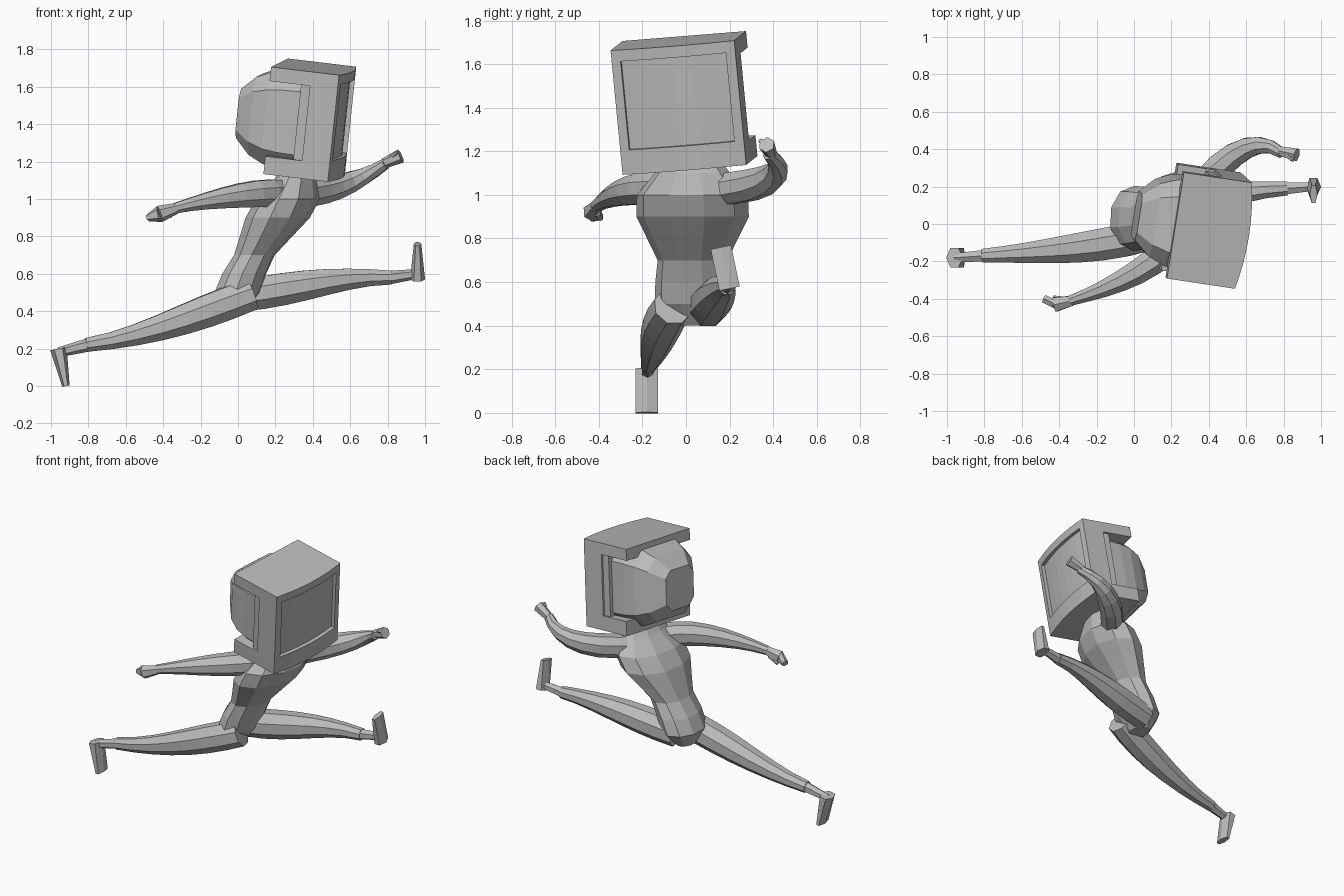
import bpy
import bmesh
from math import cos, sin, pi, copysign
from mathutils import Vector, Matrix
from mathutils.geometry import interpolate_bezier

default_cube = bpy.data.objects.get("Cube")
if default_cube:
    bpy.data.objects.remove(default_cube, do_unlink=True)

# Single plain grey material
grey = bpy.data.materials.new("plain grey")
grey.use_nodes = True
grey.diffuse_color = (0.5, 0.5, 0.5, 1)
shader = grey.node_tree.nodes["Principled BSDF"]
shader.inputs["Base Color"].default_value = grey.diffuse_color


def finish(name, mesh_builder):
    """Turn a bmesh into a flat shaded grey object."""
    bmesh.ops.recalc_face_normals(mesh_builder, faces=mesh_builder.faces)
    mesh = bpy.data.meshes.new(name)
    mesh_builder.to_mesh(mesh)
    mesh_builder.free()
    mesh.materials.append(grey)
    part = bpy.data.objects.new(name, mesh)
    bpy.context.scene.collection.objects.link(part)


def loft(name, rings):
    """Skin a list of equal-length point rings and cap both ends."""
    builder = bmesh.new()
    loops = [[builder.verts.new(point) for point in ring] for ring in rings]
    for lower, upper in zip(loops, loops[1:]):
        for i in range(len(lower)):
            builder.faces.new((lower[i - 1], lower[i], upper[i], upper[i - 1]))
    builder.faces.new(loops[0])
    builder.faces.new(loops[-1])
    finish(name, builder)


def circle(sides):
    """Unit circle points, turned so that flat sides face the axes."""
    angles = [2 * pi * (k + 0.5) / sides for k in range(sides)]
    return [(cos(angle), sin(angle)) for angle in angles]


def limb(name, start, bend_a, bend_b, end, thick, thin):
    """Tapering limb along a bezier path, fuller in the middle."""
    path = interpolate_bezier(Vector(start), Vector(bend_a), Vector(bend_b), Vector(end), 8)
    rings = []
    for i, centre in enumerate(path):
        t = i / (len(path) - 1)
        radius = thin + (thick - thin) * (cos(pi * t) + 1) / 2 + thick * sin(pi * t) / 6
        tangent = path[min(i + 1, len(path) - 1)] - path[max(i - 1, 0)]
        side = Vector((0, 0, 1)).cross(tangent).normalized()
        up = tangent.cross(side).normalized()
        rings.append([centre + (side * a + up * b) * radius for a, b in circle(8)])
    loft(name, rings)


def taper(name, start, end, thick, thin, half_width=None, reference=(0, 0, 1)):
    """Short six-sided piece; half_width keeps its breadth constant."""
    start, end = Vector(start), Vector(end)
    side = Vector(reference).cross(end - start).normalized()
    up = (end - start).cross(side).normalized()
    rings = []
    for centre, radius in ((start, thick), (end, thin)):
        breadth = half_width or radius
        rings.append([centre + side * a * breadth + up * b * radius for a, b in circle(6)])
    loft(name, rings)


# Head frame: local x is the screen direction, y is width, z is height
forward = Vector((1, -0.15, -0.12)).normalized()
across = Vector((0, -0.08, 1)).cross(forward).normalized()
head = Matrix((forward, across, forward.cross(across))).transposed().to_4x4()
head.translation = (0.555, -0.035, 1.4)
HALF = 0.288
SLAB = 0.15


def head_box(back, front, half, middle, tall):
    """Box bmesh in head space with symmetrical width."""
    builder = bmesh.new()
    bmesh.ops.create_cube(builder, size=1)
    for v in builder.verts:
        v.co = (front if v.co.x > 0 else back, half * 2 * v.co.y, middle + tall * v.co.z)
    return builder


# Front casing with bowed face and sunken screen
casing = head_box(-SLAB, 0, HALF, 0, 2 * HALF)
screen_half, screen_tall, screen_middle = 0.245, 0.205, 0.03
cuts = [(Vector((0, screen_half * k / 3, 0)), (0, 1, 0)) for k in range(-3, 4)]
cuts += [(Vector((0, 0, screen_middle + screen_tall * k / 2)), (0, 0, 1)) for k in range(-2, 3)]
for point, normal in cuts:
    everything = casing.verts[:] + casing.edges[:] + casing.faces[:]
    bmesh.ops.bisect_plane(casing, geom=everything, plane_co=point, plane_no=normal)


def in_screen(face):
    middle = face.calc_center_median()
    inside = abs(middle.y) < screen_half and abs(middle.z - screen_middle) < screen_tall
    return inside and face.normal.x > 0.9


casing.normal_update()
screen = [face for face in casing.faces if in_screen(face)]
sunk = bmesh.ops.extrude_face_region(casing, geom=screen)["geom"]
bmesh.ops.delete(casing, geom=[face for face in screen if face.is_valid], context="FACES")
sunk_verts = [item for item in sunk if isinstance(item, bmesh.types.BMVert)]
bmesh.ops.translate(casing, vec=(-0.025, 0, 0), verts=sunk_verts)
for v in casing.verts:
    if v.co.x > -SLAB / 2:
        v.co.x += 0.03 * (1 - (v.co.y / HALF) ** 2)
casing.transform(head)
finish("screen_casing", casing)

# Overhanging top and bottom of the casing, with the rim between them
for name, back, half, middle, tall in (("casing_top", -0.37, HALF, 0.25, 0.076),
                                       ("casing_bottom", -0.35, HALF, -0.24, 0.096),
                                       ("casing_side_rim", -0.2, 0.275, 0, 0.44)):
    box = head_box(back, -SLAB, half, middle, tall)
    box.transform(head)
    finish(name, box)

# Rear shell of the head: rounded square shrinking towards the back
shell = []
for step in range(6):
    t = step / 5
    size = 0.26 * (1 - 0.5 * t ** 4)
    shell.append([head @ Vector((-0.13 - 0.42 * t,
                                 copysign(abs(a) ** 0.5, a) * size,
                                 copysign(abs(b) ** 0.5, b) * size * 1.06)) for a, b in circle(8)])
loft("rear_shell", shell)

# Torso: leans forward, twists and broadens towards the shoulders
torso = []
depths = (0.06, 0.125, 0.12, 0.11, 0.14, 0.17, 0.165, 0.11, 0.06)
for step, depth in enumerate(depths):
    t = step / (len(depths) - 1)
    centre = Vector((0.34 * t * t * (3 - 2 * t) - 0.02, 0.03, 0.4 + 0.8 * t))
    twist = Matrix.Rotation(-0.25 * t, 3, "Z")
    breadth = depth * (1.35 + 0.3 * t)
    torso.append([centre + twist @ Vector((depth * a, breadth * b, 0)) for a, b in circle(10)])
loft("torso", torso)

# Trailing leg stretched back, with pointed foot
limb("right_leg", (0.07, -0.06, 0.49), (-0.2, -0.13, 0.39), (-0.5, -0.15, 0.26),
     (-0.81, -0.17, 0.22), 0.09, 0.04)
taper("right_ankle", (-0.8, -0.17, 0.22), (-0.96, -0.18, 0.18), 0.036, 0.026)
taper("right_foot", (-0.96, -0.18, 0.2), (-0.92, -0.18, 0), 0.045, 0.02, 0.06, (1, 0, 0))

# Leading leg stretched forward, with raised foot
limb("left_leg", (0, 0.1, 0.48), (0.3, 0.12, 0.52), (0.55, 0.18, 0.59),
     (0.82, 0.19, 0.58), 0.09, 0.04)
taper("left_ankle", (0.81, 0.19, 0.58), (0.96, 0.2, 0.6), 0.036, 0.026)
taper("left_foot", (0.96, 0.2, 0.57), (0.96, 0.16, 0.76), 0.04, 0.02, 0.055, (1, 0, 0))

# Arm swept back, with mitten hand and thumb
limb("right_arm", (0.24, -0.07, 1.03), (0.1, -0.25, 1.04), (-0.15, -0.35, 1),
     (-0.34, -0.41, 0.95), 0.075, 0.03)
taper("right_hand", (-0.33, -0.41, 0.95), (-0.42, -0.43, 0.92), 0.03, 0.045)
taper("right_fingers", (-0.42, -0.43, 0.92), (-0.48, -0.4, 0.9), 0.045, 0.02, 0.025)
taper("right_thumb", (-0.36, -0.41, 0.92), (-0.43, -0.39, 0.89), 0.02, 0.01)

# Bent arm reaching forward, with fist and thumb
limb("left_arm", (0.28, 0.1, 1.02), (0.5, 0.4, 1.04), (0.66, 0.48, 1.1),
     (0.79, 0.38, 1.19), 0.075, 0.03)
taper("left_hand", (0.78, 0.39, 1.19), (0.87, 0.37, 1.23), 0.028, 0.038)
taper("left_thumb", (0.82, 0.37, 1.22), (0.85, 0.34, 1.25), 0.016, 0.01)
